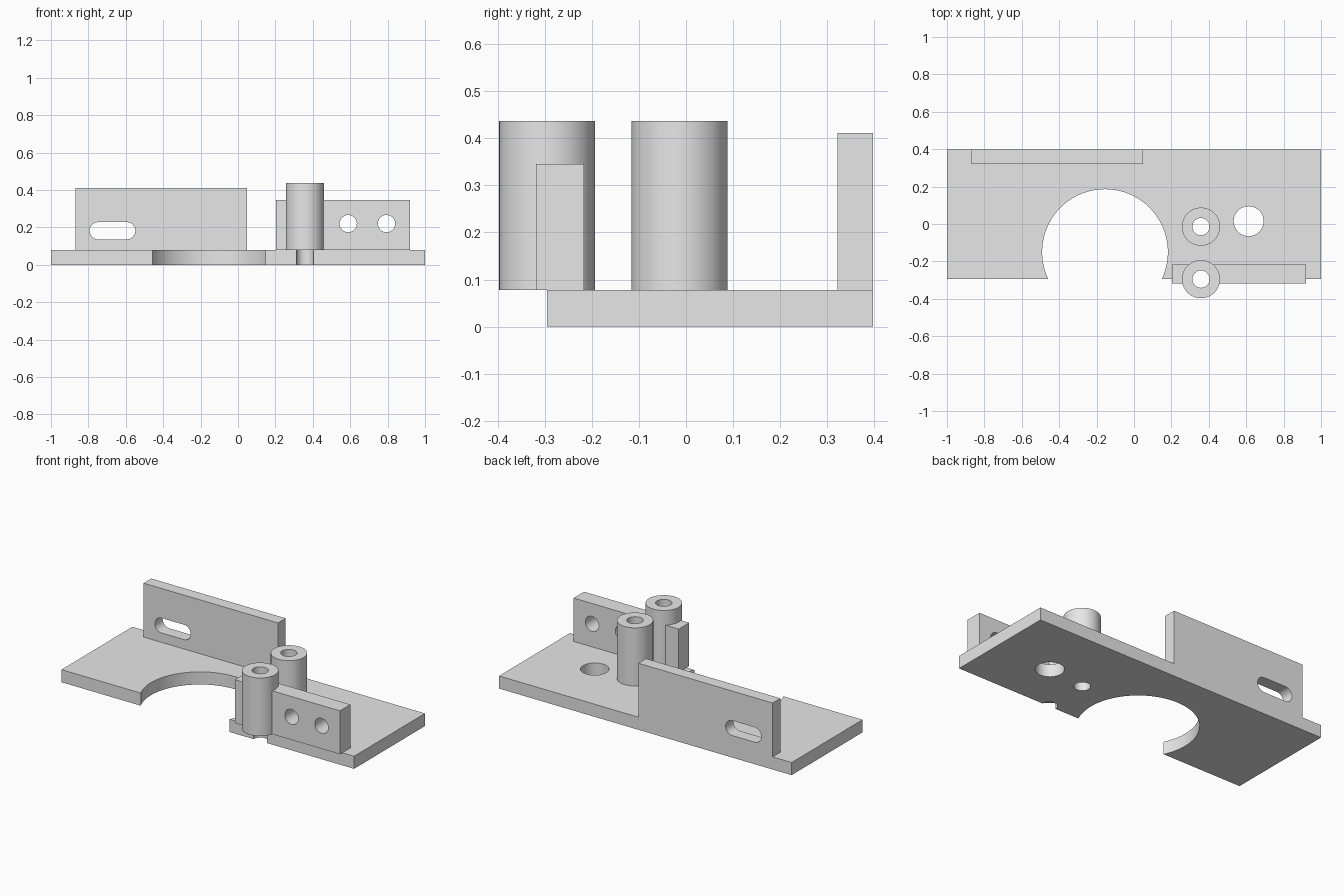
import bpy
import math
from mathutils import Vector

default = bpy.data.objects.get("Cube")
if default:
    bpy.data.objects.remove(default, do_unlink=True)

grey = bpy.data.materials.new("plain grey")
grey.use_nodes = True
grey.diffuse_color = (0.8, 0.8, 0.8, 1)
grey.node_tree.nodes["Principled BSDF"].inputs["Base Color"].default_value = (0.8, 0.8, 0.8, 1)

THICK = 0.078          # base plate thickness
POST_R, POST_TOP = 0.102, 0.437
BORE_R = 0.046
POST_X = 0.358
POSTS = {"front_post": -0.295, "rear_post": -0.014}


def box(name, low, high):
    low, high = Vector(low), Vector(high)
    bpy.ops.mesh.primitive_cube_add(size=1, location=(low + high) / 2)
    ob = bpy.context.object
    ob.name = name
    ob.scale = high - low
    bpy.ops.object.transform_apply(location=True, rotation=True, scale=True)
    ob.data.materials.append(grey)
    return ob


def cylinder(name, centre, radius, depth, along_y=False, sides=64):
    turn = (math.pi / 2, 0, 0) if along_y else (0, 0, 0)
    bpy.ops.mesh.primitive_cylinder_add(vertices=sides, radius=radius, depth=depth,
                                        location=centre, rotation=turn)
    ob = bpy.context.object
    ob.name = name
    bpy.ops.object.transform_apply(location=True, rotation=True, scale=True)
    ob.data.materials.append(grey)
    return ob


def cut(ob, cutters):
    """Subtract each cutter from the part, then discard the cutter."""
    for cutter in cutters:
        cutter.hide_render = True
        mod = ob.modifiers.new("cut", 'BOOLEAN')
        mod.operation = 'DIFFERENCE'
        mod.solver = 'EXACT'
        mod.object = cutter
        bpy.context.view_layer.objects.active = ob
        bpy.ops.object.modifier_apply(modifier=mod.name)
        bpy.data.objects.remove(cutter, do_unlink=True)


def finish(ob):
    bpy.ops.object.select_all(action='DESELECT')
    ob.select_set(True)
    bpy.context.view_layer.objects.active = ob
    bpy.ops.object.shade_smooth_by_angle(angle=math.radians(30))


def bore(y):
    return cylinder("bore_cutter", (POST_X, y, 0.2), BORE_R, 1)


# Base plate: large round bite, round hole and the two post bores
plate = box("base_plate", (-1, -0.295, 0), (1, 0.397, THICK))
cut(plate, [cylinder("bite_cutter", (-0.155, -0.15, 0), 0.336, 1, sides=128),
            cylinder("hole_cutter", (0.613, 0.015, 0), 0.08, 1)]
    + [bore(y) for y in POSTS.values()])
finish(plate)

# Hollow posts
for name, y in POSTS.items():
    post = cylinder(name, (POST_X, y, (THICK + POST_TOP) / 2), POST_R, POST_TOP - THICK)
    cut(post, [bore(y)])
    finish(post)

# Front wall, interrupted by the front post, with two cross holes
front_wall = box("front_wall", (0.202, -0.319, THICK), (0.92, -0.217, 0.346))
cut(front_wall, [cylinder("post_cutter", (POST_X, POSTS["front_post"], 0.2), POST_R, 1)]
    + [cylinder("cross_cutter", (x, -0.27, 0.22), BORE_R, 0.5, along_y=True)
       for x in (0.589, 0.794)])
finish(front_wall)

# Back wall with a rounded slot
SLOT_Z, SLOT_R, SLOT_ENDS = 0.182, 0.046, (-0.747, -0.595)
back_wall = box("back_wall", (-0.87, 0.322, THICK), (0.048, 0.397, 0.411))
cut(back_wall, [box("slot_cutter", (SLOT_ENDS[0], 0.2, SLOT_Z - SLOT_R),
                    (SLOT_ENDS[1], 0.6, SLOT_Z + SLOT_R))]
    + [cylinder("slot_end_cutter", (x, 0.36, SLOT_Z), SLOT_R, 0.5, along_y=True)
       for x in SLOT_ENDS])
finish(back_wall)
